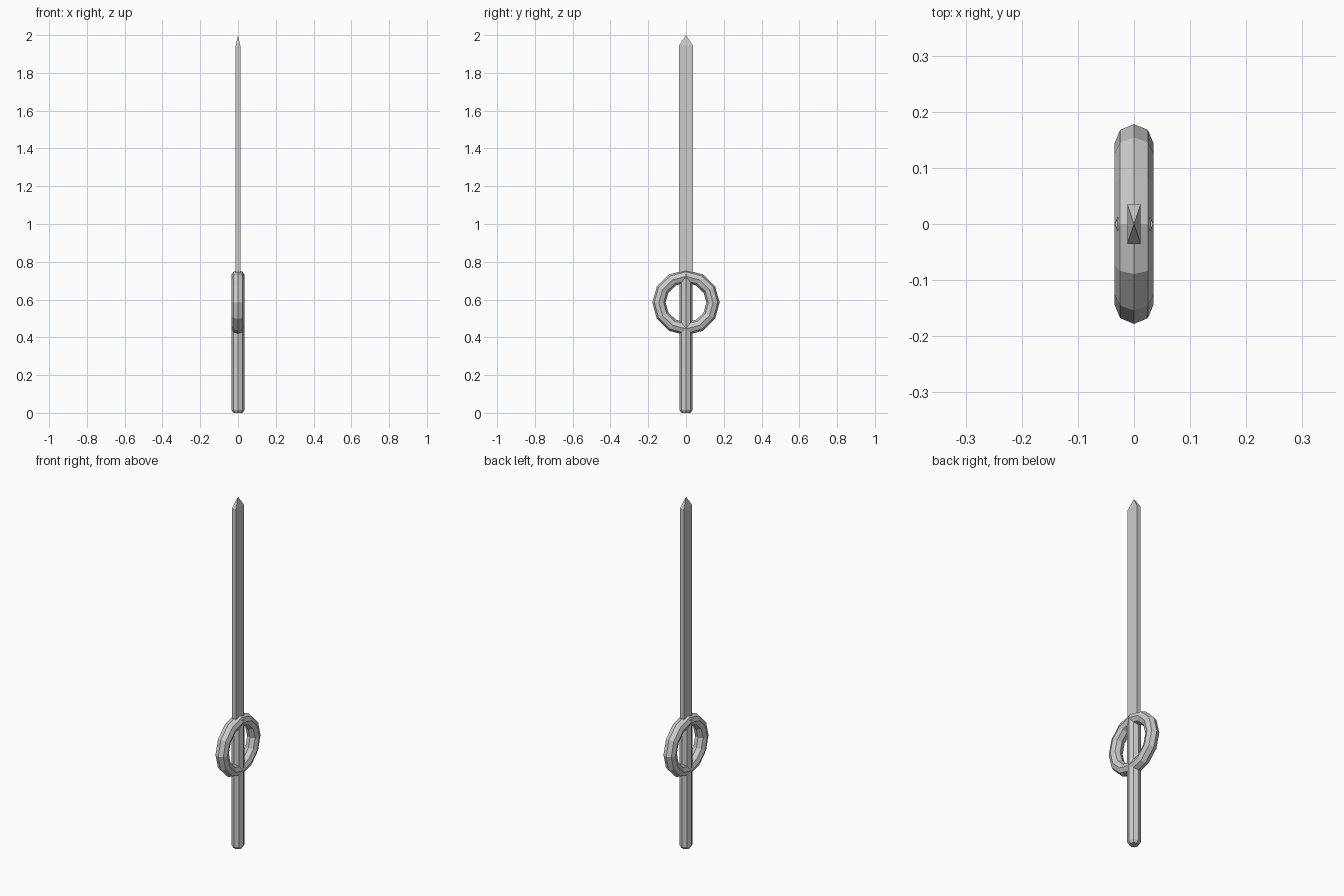
import bpy, bmesh
from math import pi, sin, cos

if "Cube" in bpy.data.objects:
    bpy.data.objects.remove(bpy.data.objects["Cube"])


def add_object(name, bm):
    bmesh.ops.recalc_face_normals(bm, faces=bm.faces)
    mesh = bpy.data.meshes.new(name)
    bm.to_mesh(mesh)
    bm.free()
    obj = bpy.data.objects.new(name, mesh)
    bpy.context.collection.objects.link(obj)
    return obj


def skin(bm, loops):
    """Bridge consecutive vertex rings of equal length."""
    for a, b in zip(loops, loops[1:]):
        n = len(a)
        for i in range(n):
            j = (i + 1) % n
            bm.faces.new((a[i], a[j], b[j], b[i]))


# Handle: octagonal rod with chamfered foot, running up through the ring
bm = bmesh.new()
loops = []
for r, z in [(0.024, 0.0), (0.034, 0.015), (0.034, 0.735)]:
    loops.append([bm.verts.new((r * cos(k * pi / 4), r * sin(k * pi / 4), z))
                  for k in range(8)])
skin(bm, loops)
bm.faces.new(loops[0])
bm.faces.new(loops[-1])
add_object("handle", bm)

# Ring guard: 12-sided ring with octagonal section, standing in the YZ plane
bm = bmesh.new()
major, minor, centre_z = 0.143, 0.035, 0.584
loops = []
for i in range(12):
    a = i * pi / 6
    loop = []
    for k in range(8):
        t = k * pi / 4
        r = major + minor * cos(t)
        loop.append(bm.verts.new((minor * sin(t), r * cos(a),
                                  centre_z + 0.97 * r * sin(a))))
    loops.append(loop)
skin(bm, loops + loops[:1])
add_object("ring_guard", bm)

# Blade: thin rectangular bar with a four-sided point
bm = bmesh.new()
hx, hy = 0.012, 0.036
corners = [(-hx, -hy), (hx, -hy), (hx, hy), (-hx, hy)]
loops = [[bm.verts.new((x, y, z)) for x, y in corners] for z in (0.72, 1.945)]
skin(bm, loops)
bm.faces.new(loops[0])
tip = bm.verts.new((0, 0, 2.0))
for i in range(4):
    bm.faces.new((loops[1][i], loops[1][(i + 1) % 4], tip))
add_object("blade", bm)
